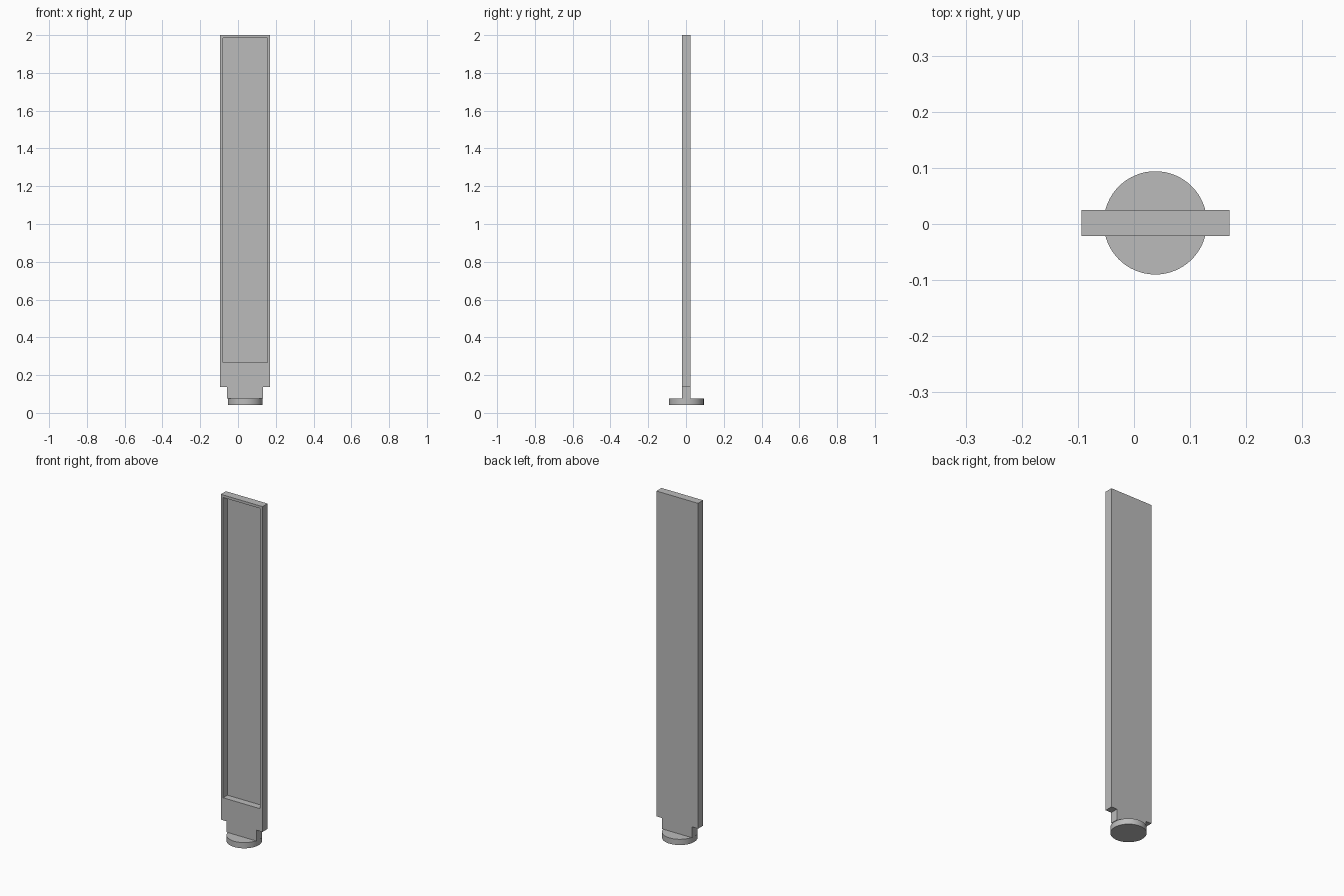
import bpy
import bmesh
from mathutils import Vector

cube = bpy.data.objects.get("Cube")
if cube:
    bpy.data.objects.remove(cube, do_unlink=True)

GREY = (0.5, 0.5, 0.5, 1.0)
grey = bpy.data.materials.new("plain grey")
grey.use_nodes = True
grey.diffuse_color = GREY
grey.node_tree.nodes["Principled BSDF"].inputs["Base Color"].default_value = GREY

FRONT, BACK = -0.021, 0.025      # blade thickness along y
MID_X = 0.038                    # shared centre line
PANEL_BOTTOM, NECK_BOTTOM, BASE_BOTTOM = 0.138, 0.076, 0.043


def add_object(name, bm):
    mesh = bpy.data.meshes.new(name)
    bm.normal_update()
    bm.to_mesh(mesh)
    bm.free()
    obj = bpy.data.objects.new(name, mesh)
    bpy.context.collection.objects.link(obj)
    mesh.materials.append(grey)
    return obj


def box(low, high):
    bm = bmesh.new()
    bmesh.ops.create_cube(bm, size=1)
    low, high = Vector(low), Vector(high)
    bmesh.ops.scale(bm, vec=high - low, verts=bm.verts)
    bmesh.ops.translate(bm, vec=(low + high) / 2, verts=bm.verts)
    bm.normal_update()
    return bm


# Tall panel with a recessed tray in its front
bm = box((MID_X - 0.132, FRONT, PANEL_BOTTOM), (MID_X + 0.132, BACK, 2.0))
front = min(bm.faces, key=lambda f: f.calc_center_median().y)
bmesh.ops.inset_individual(bm, faces=[front], thickness=0.021)
for v in front.verts:
    if v.co.z < 1:
        v.co.z = 0.267
tray = bmesh.ops.extrude_discrete_faces(bm, faces=[front])["faces"][0]
bmesh.ops.translate(bm, vec=(0, 0.039, 0), verts=tray.verts)
add_object("recessed_panel", bm)

# Narrow neck below the panel
add_object("neck", box((MID_X - 0.095, FRONT, NECK_BOTTOM),
                       (MID_X + 0.095, BACK, PANEL_BOTTOM)))

# Round base disc
bm = bmesh.new()
bmesh.ops.create_cone(bm, cap_ends=True, segments=64, radius1=0.092, radius2=0.092,
                      depth=NECK_BOTTOM - BASE_BOTTOM)
bmesh.ops.translate(bm, verts=bm.verts,
                    vec=(MID_X, 0.002, (NECK_BOTTOM + BASE_BOTTOM) / 2))
disc = add_object("base_disc", bm)
bpy.context.view_layer.objects.active = disc
disc.select_set(True)
bpy.ops.object.shade_smooth_by_angle()
